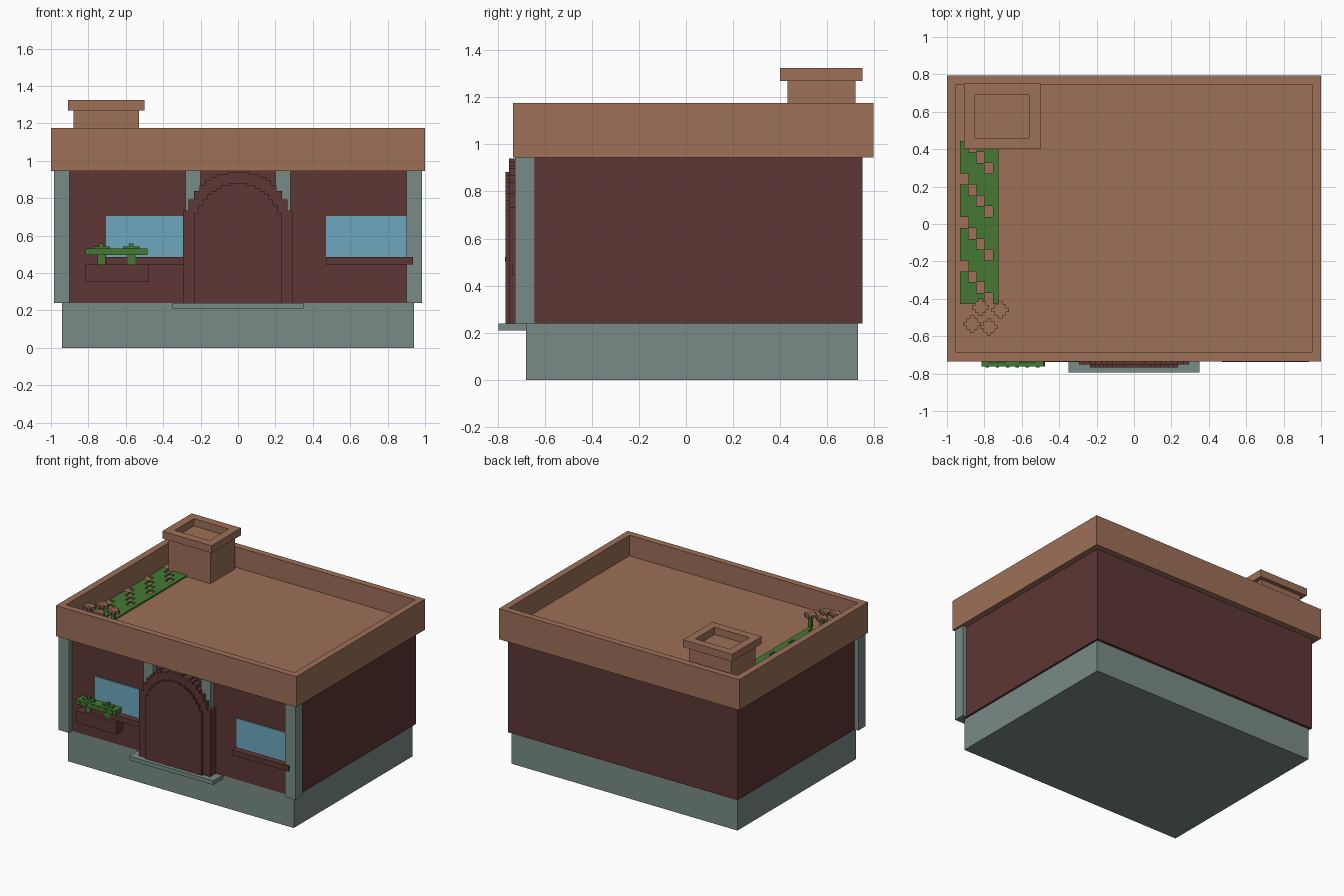
import bpy, bmesh, math
from mathutils import Matrix, Vector

if "Cube" in bpy.data.objects:
    bpy.data.objects.remove(bpy.data.objects["Cube"])


def material(name, *rgb):
    m = bpy.data.materials.new(name)
    m.use_nodes = True
    m.diffuse_color = (*rgb, 1)
    m.node_tree.nodes["Principled BSDF"].inputs["Base Color"].default_value = (*rgb, 1)
    return m


CLAY = material("clay brown", 0.34, 0.16, 0.097)
STONE = material("grey stone", 0.19, 0.26, 0.24)
BRICK = material("dark red brick", 0.11, 0.038, 0.035)
GLASS = material("blue glass", 0.15, 0.39, 0.51)
LEAF = material("leaf green", 0.058, 0.19, 0.034)
SOOT = material("black soot", 0.015, 0.015, 0.015)


def finish(name, bm, *mats):
    bmesh.ops.recalc_face_normals(bm, faces=bm.faces)
    mesh = bpy.data.meshes.new(name)
    bm.to_mesh(mesh)
    bm.free()
    for m in mats:
        mesh.materials.append(m)
    obj = bpy.data.objects.new(name, mesh)
    bpy.context.collection.objects.link(obj)
    return obj


def add_box(bm, x, y, z):
    """Box from (low, high) ranges."""
    lo, hi = Vector((x[0], y[0], z[0])), Vector((x[1], y[1], z[1]))
    mat = Matrix.Translation((lo + hi) / 2) @ Matrix.Diagonal((*(hi - lo), 1))
    return bmesh.ops.create_cube(bm, size=1, matrix=mat)["verts"]


def boxes(name, mat, *ranges):
    bm = bmesh.new()
    for r in ranges:
        add_box(bm, *r)
    return finish(name, bm, mat)


def tray(name, x, y, z, rim, floor_z, *mats):
    """Box whose top is sunk to floor_z inside a rim; second material paints the floor."""
    bm = bmesh.new()
    add_box(bm, x, y, z)
    bm.normal_update()
    top = max(bm.faces, key=lambda f: f.calc_center_median().z)
    bmesh.ops.inset_region(bm, faces=[top], thickness=rim)
    floor = bmesh.ops.extrude_face_region(bm, geom=[top])["geom"]
    verts = [v for v in floor if isinstance(v, bmesh.types.BMVert)]
    bmesh.ops.translate(bm, verts=verts, vec=(0, 0, floor_z - z[1]))
    for f in floor:
        if isinstance(f, bmesh.types.BMFace):
            f.material_index = len(mats) - 1
    if top.is_valid:
        bmesh.ops.delete(bm, geom=[top], context='FACES_ONLY')
    return finish(name, bm, *mats)


# Main body
boxes("foundation", STONE, ((-0.94, 0.94), (-0.68, 0.73), (0, 0.24)))
boxes("walls", BRICK, ((-0.955, 0.955), (-0.685, 0.75), (0.24, 0.95)))
boxes("doorstep", STONE, ((-0.35, 0.35), (-0.795, -0.66), (0.21, 0.24)))

# Front pillars, mirrored about the door
for side, s in (("left", 1), ("right", -1)):
    for place, a, b in (("corner", 0.90, 0.985), ("door", 0.20, 0.28)):
        boxes(f"{side}_{place}_pillar", STONE,
              (sorted((s * a, s * b)), (-0.725, -0.64), (0.24, 0.947)))

# Flat roof with parapet, and the chimney
FLOOR = 1.02
tray("roof", (-1, 1), (-0.735, 0.795), (0.945, 1.175), 0.07, FLOOR, CLAY)
tray("chimney_stack", (-0.88, -0.53), (0.43, 0.72), (FLOOR, 1.27), 0.05, FLOOR + 0.005, CLAY)
tray("chimney_cap", (-0.91, -0.50), (0.40, 0.75), (1.27, 1.325), 0.086, FLOOR + 0.02, CLAY, SOOT)

# Windows and sills
for side, x in (("left", (0.47, 0.90)), ("right", (-0.705, -0.24))):
    boxes(f"{side}_window", GLASS, (x, (-0.692, -0.684), (0.485, 0.705)))
    sill_x = (x[0], x[0] + 0.465)
    boxes(f"{side}_window_sill", BRICK, (sill_x, (-0.737, -0.68), (0.445, 0.485)))


# Arched door built from a stepped outline
def stepped_arch(name, radius, y_front, y_back, steps=20):
    bm = bmesh.new()
    spring, w = 0.645, 2 * radius / steps
    outline = [(-radius, 0.24)]
    for i in range(steps):
        x0 = -radius + i * w
        z = spring + math.sqrt(radius ** 2 - (x0 + w / 2) ** 2)
        z = round(z / 0.0147) * 0.0147
        outline += [(x0, z), (x0 + w, z)]
    outline.append((radius, 0.24))
    tidy = [p for i, p in enumerate(outline) if i == 0 or p != outline[i - 1]]
    face = bm.faces.new([bm.verts.new((x, y_front, z)) for x, z in tidy])
    ext = bmesh.ops.extrude_face_region(bm, geom=[face])["geom"]
    verts = [v for v in ext if isinstance(v, bmesh.types.BMVert)]
    bmesh.ops.translate(bm, verts=verts, vec=(0, y_back - y_front, 0))
    return finish(name, bm, BRICK)


stepped_arch("door_frame", 0.295, -0.752, -0.68)
stepped_arch("door", 0.235, -0.767, -0.70)

# Window planter with clipped shrubs
boxes("planter", BRICK, ((-0.815, -0.475), (-0.763, -0.68), (0.355, 0.445)))
shrub = [((-0.815, -0.485), (-0.763, -0.685), (0.495, 0.53))]
for cx in (-0.73, -0.57):
    shrub.append(((cx - 0.022, cx + 0.022), (-0.74, -0.705), (0.44, 0.50)))
    shrub.append(((cx - 0.045, cx + 0.045), (-0.74, -0.71), (0.525, 0.542)))
    shrub.append(((cx - 0.012, cx + 0.012), (-0.735, -0.715), (0.535, 0.557)))
    for dx in (-0.055, 0, 0.055):
        shrub.append(((cx + dx - 0.009, cx + dx + 0.009), (-0.768, -0.76), (0.503, 0.521)))
boxes("planter_shrubs", LEAF, *shrub)

# Creeper on the roof: a mat of cells with diagonal gaps
cells = []
for row in range(-3, 12):
    y = 0.24 - row * 0.058
    for col in range(5):
        if col == 4 or (row - col) % 4:
            x = -0.93 + col * 0.044
            cells.append(((x, min(x + 0.044, -0.725)), (y - 0.029, y + 0.029),
                          (FLOOR, FLOOR + 0.012)))
boxes("roof_creeper", LEAF, *cells)

# Cross-shaped flowers on stalks
stalks, petals = [], []
for cx, cy, z in ((-0.82, -0.445, 1.105), (-0.715, -0.46, 1.095),
                  (-0.865, -0.535, 1.115), (-0.775, -0.55, 1.10)):
    stalks.append(((cx - 0.012, cx + 0.012), (cy - 0.012, cy + 0.012), (FLOOR, z)))
    for a, b in ((0.03, 0.03), (0.046, 0.011), (0.011, 0.046)):
        petals.append(((cx - a, cx + a), (cy - b, cy + b), (z, z + 0.015 + a / 9)))
boxes("flower_stalks", LEAF, *stalks)
boxes("flower_heads", CLAY, *petals)
